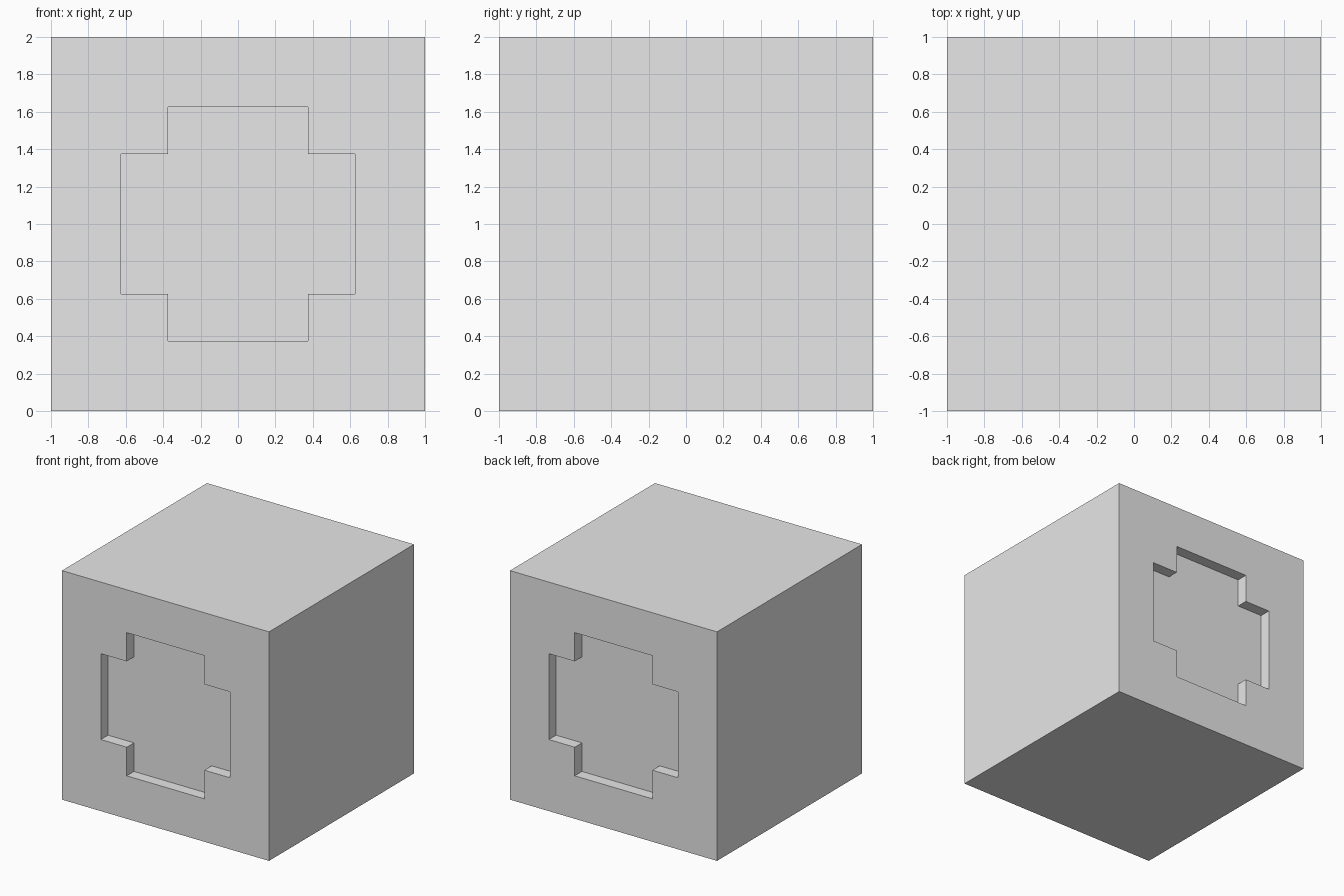
import bpy
import bmesh
from mathutils import Vector

default_cube = bpy.data.objects.get("Cube")
if default_cube:
    bpy.data.objects.remove(default_cube, do_unlink=True)

ARM = 0.625     # reach of the cross from its centre
NOTCH = 0.375   # half width of each arm
DEPTH = 0.1     # depth of the recess

# Plain grey material
grey = bpy.data.materials.new("light_grey")
grey.use_nodes = True
colour = (0.8, 0.8, 0.8, 1)
grey.diffuse_color = colour
grey.node_tree.nodes["Principled BSDF"].inputs["Base Color"].default_value = colour

# Solid block, scored along the outlines of the cross
bm = bmesh.new()
bmesh.ops.create_cube(bm, size=2)
for axis in (Vector((1, 0, 0)), Vector((0, 0, 1))):
    for offset in (-ARM, -NOTCH, NOTCH, ARM):
        bmesh.ops.bisect_plane(bm, geom=bm.verts[:] + bm.edges[:] + bm.faces[:],
                               plane_co=axis * offset, plane_no=axis)


def in_cross(face):
    c = face.calc_center_median()
    near, far = sorted((abs(c.x), abs(c.z)))
    return near < NOTCH and far < ARM


# Cross-shaped recesses pushed into the front and the back
bm.normal_update()
for side in (-1, 1):
    faces = [f for f in bm.faces if f.normal.y * side > 0.9 and in_cross(f)]
    result = bmesh.ops.extrude_face_region(bm, geom=faces)
    verts = [g for g in result["geom"] if isinstance(g, bmesh.types.BMVert)]
    bmesh.ops.translate(bm, verts=verts, vec=(0, -side * DEPTH, 0))
    leftover = [f for f in faces if f.is_valid]
    if leftover:
        bmesh.ops.delete(bm, geom=leftover, context='FACES')

# Stand the block on the ground
bmesh.ops.translate(bm, verts=bm.verts[:], vec=(0, 0, 1))
bmesh.ops.recalc_face_normals(bm, faces=bm.faces[:])
mesh = bpy.data.meshes.new("recessed_block")
bm.to_mesh(mesh)
bm.free()
mesh.materials.append(grey)
block = bpy.data.objects.new("recessed_block", mesh)
bpy.context.collection.objects.link(block)
